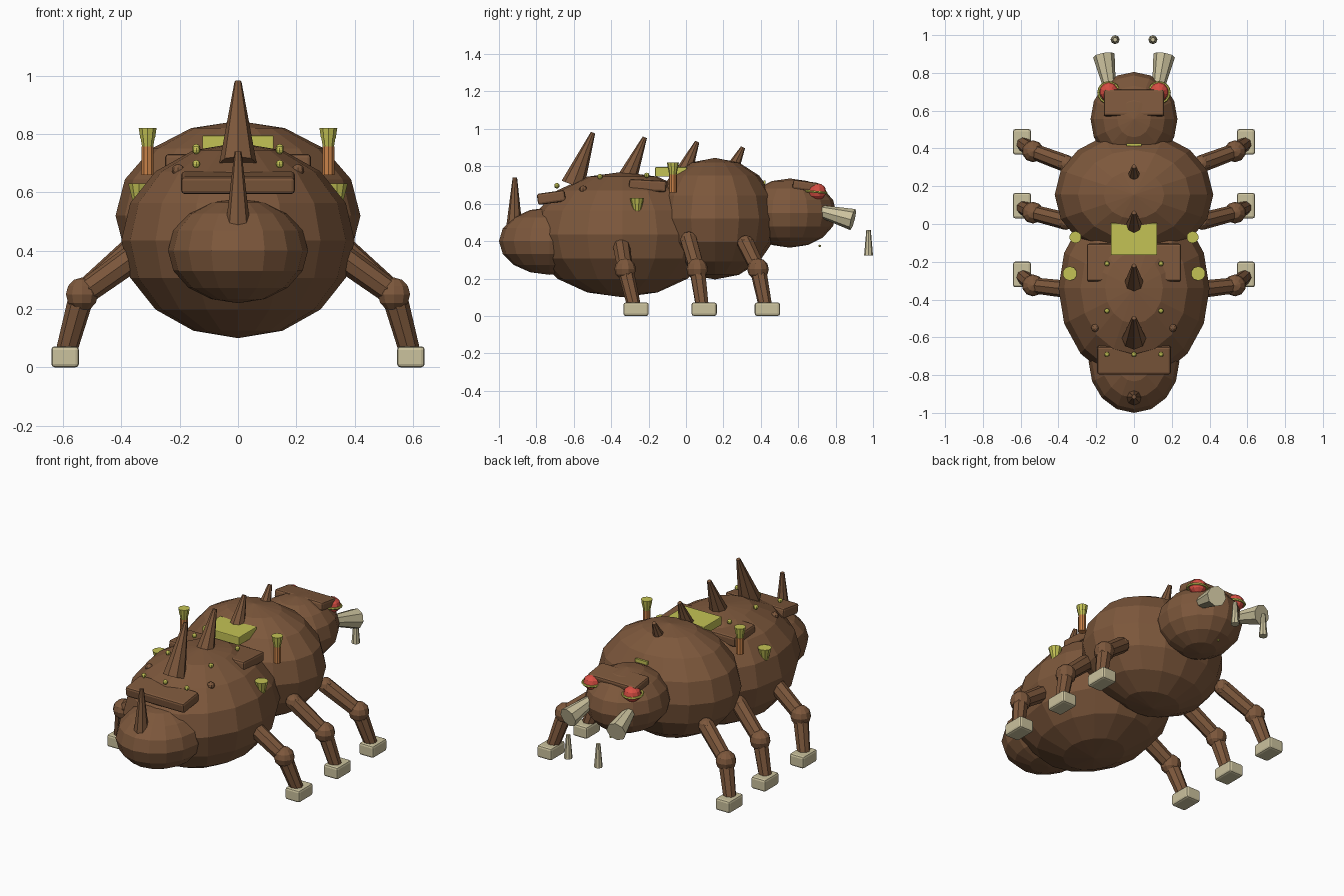
import bpy, bmesh, math
from mathutils import Vector, Matrix

if "Cube" in bpy.data.objects:
    bpy.data.objects.remove(bpy.data.objects["Cube"])


def material(name, rgb):
    m = bpy.data.materials.new(name)
    m.diffuse_color = (*rgb, 1)
    m.use_nodes = True
    m.node_tree.nodes["Principled BSDF"].inputs["Base Color"].default_value = m.diffuse_color
    return m


BROWN = material("shell brown", (0.205, 0.097, 0.045))
BONE = material("bone", (0.60, 0.54, 0.34))
GREEN = material("yellow green", (0.55, 0.54, 0.09))
RED = material("eye red", (0.68, 0.075, 0.055))
ORANGE = material("orange", (0.58, 0.22, 0.065))


def finish(name, bm, mat):
    bmesh.ops.recalc_face_normals(bm, faces=bm.faces)
    me = bpy.data.meshes.new(name)
    bm.to_mesh(me)
    bm.free()
    me.materials.append(mat)
    ob = bpy.data.objects.new(name, me)
    bpy.context.collection.objects.link(ob)
    return ob


def ball(name, loc, radii, mat, seg=16, rings=8):
    bm = bmesh.new()
    bmesh.ops.create_uvsphere(bm, u_segments=seg, v_segments=rings, radius=1,
                              matrix=Matrix.Translation(loc) @ Matrix.Diagonal((*radii, 1)))
    return finish(name, bm, mat)


def rod(name, a, b, ra, rb, mat, seg=8):
    a, b = Vector(a), Vector(b)
    d = b - a
    rot = d.to_track_quat('Z', 'Y').to_matrix().to_4x4()
    bm = bmesh.new()
    bmesh.ops.create_cone(bm, cap_ends=True, segments=seg, radius1=ra, radius2=rb,
                          depth=d.length, matrix=Matrix.Translation((a + b) / 2) @ rot)
    return finish(name, bm, mat)


def box(name, loc, size, mat, tilt=0, bevel=0.012):
    bm = bmesh.new()
    bmesh.ops.create_cube(bm, size=1, matrix=Matrix.Diagonal((*size, 1)))
    if bevel:
        bmesh.ops.bevel(bm, geom=bm.edges[:], offset=bevel, segments=2,
                        profile=0.5, affect='EDGES')
    bm.transform(Matrix.Translation(loc) @ Matrix.Rotation(math.radians(tilt), 4, 'X'))
    return finish(name, bm, mat)


def ring(name, loc, major, minor, mat, tilt=0, seg=16, sides=6):
    bm = bmesh.new()
    rows = []
    for i in range(seg):
        t = 2 * math.pi * i / seg
        row = []
        for j in range(sides):
            p = 2 * math.pi * j / sides
            r = major + minor * math.cos(p)
            row.append(bm.verts.new((r * math.cos(t), r * math.sin(t), minor * math.sin(p))))
        rows.append(row)
    for i in range(seg):
        for j in range(sides):
            k, l = (i + 1) % seg, (j + 1) % sides
            bm.faces.new((rows[i][j], rows[k][j], rows[k][l], rows[i][l]))
    bm.transform(Matrix.Translation(loc) @ Matrix.Rotation(math.radians(tilt), 4, 'X'))
    return finish(name, bm, mat)


# Body masses
ball("abdomen", (0, -0.34, 0.435), (0.40, 0.49, 0.335), BROWN)
ball("tail", (0, -0.73, 0.40), (0.24, 0.27, 0.18), BROWN)
ball("thorax", (0, 0.155, 0.52), (0.42, 0.335, 0.325), BROWN)
ball("head", (0, 0.555, 0.55), (0.23, 0.25, 0.185), BROWN)

# Shell plates
box("brow_plate", (0, 0.64, 0.695), (0.32, 0.14, 0.05), BROWN, -8)
box("rear_plate", (0, -0.72, 0.633), (0.39, 0.15, 0.06), BROWN, 8)
box("middle_plate", (0, -0.205, 0.697), (0.50, 0.20, 0.06), BROWN, -3)
box("back_hatch", (0, -0.08, 0.77), (0.245, 0.17, 0.05), GREEN, 0, 0.004)
box("neck_mark", (0, 0.42, 0.715), (0.08, 0.012, 0.02), GREEN, 0, 0)

# Back spines: base y, z, tip y, z, base radius
for i, (y0, z0, y1, z1, r) in enumerate([
        (-0.918, 0.47, -0.915, 0.74, 0.044), (-0.605, 0.70, -0.497, 0.98, 0.064),
        (-0.325, 0.71, -0.22, 0.955, 0.058), (-0.01, 0.77, 0.06, 0.932, 0.045),
        (0.25, 0.79, 0.305, 0.902, 0.036)]):
    rod(f"back_spine_{i + 1}", (0, y0, z0), (0, y1, z1), r, 0.012, BROWN)

# Centre bumps
ball("chin_dot", (0, 0.715, 0.375), (0.008, 0.008, 0.006), GREEN, 6, 4)
ball("back_dot_centre", (0, -0.69, 0.695), (0.014, 0.014, 0.014), GREEN, 8, 6)

# Leg rows: hip y, hip z, knee y, foot y
LEGS = {"front": (0.32, 0.385, 0.385, 0.435), "middle": (0.015, 0.405, 0.06, 0.097),
        "rear": (-0.345, 0.375, -0.325, -0.267)}

for side, s in (("right", 1), ("left", -1)):
    # Legs
    for row, (hy, hz, ky, fy) in LEGS.items():
        n = f"{row}_{side}"
        hip, knee, ankle = (s * 0.36, hy, hz), (s * 0.535, ky, 0.25), (s * 0.59, fy - 0.01, 0.05)
        ball(n + "_hip", hip, (0.046,) * 3, BROWN, 10, 6)
        rod(n + "_upper_leg", hip, knee, 0.046, 0.042, BROWN)
        ball(n + "_knee", knee, (0.058,) * 3, BROWN, 10, 6)
        rod(n + "_lower_leg", knee, ankle, 0.044, 0.036, BROWN)
        box(n + "_foot", (s * 0.593, fy, 0.036), (0.095, 0.135, 0.072), BONE)

    # Eyes, mandibles and fangs
    ball(side + "_eye", (s * 0.133, 0.70, 0.665), (0.05, 0.05, 0.045), RED, 10, 6)
    ring(side + "_eye_ring", (s * 0.133, 0.695, 0.663), 0.055, 0.007, GREEN, -5)
    rod(side + "_mandible", (s * 0.125, 0.70, 0.565), (s * 0.16, 0.892, 0.515), 0.03, 0.058, BONE)
    rod(side + "_fang", (s * 0.10, 0.976, 0.322), (s * 0.10, 0.976, 0.46), 0.024, 0.012, BONE)

    # Exhaust stacks with stepped caps
    x, y = s * 0.31, -0.07
    rod(side + "_stack", (x, y, 0.66), (x, y, 0.757), 0.022, 0.022, ORANGE, 10)
    rod(side + "_stack_collar", (x, y, 0.755), (x, y, 0.79), 0.02, 0.026, GREEN, 10)
    rod(side + "_stack_cap", (x, y, 0.787), (x, y, 0.82), 0.027, 0.032, GREEN, 10)

    # Side pod, shell bump and back dots
    rod(side + "_pod", (s * 0.34, -0.262, 0.56), (s * 0.34, -0.262, 0.63), 0.02, 0.038, GREEN, 10)
    ball(side + "_shell_bump", (s * 0.205, -0.55, 0.675), (0.022,) * 3, BROWN, 8, 6)
    for i, (dy, dz) in enumerate([(-0.21, 0.752), (-0.46, 0.745), (-0.69, 0.697)]):
        ball(f"{side}_back_dot_{i + 1}", (s * 0.143, dy, dz), (0.014,) * 3, GREEN, 8, 6)
